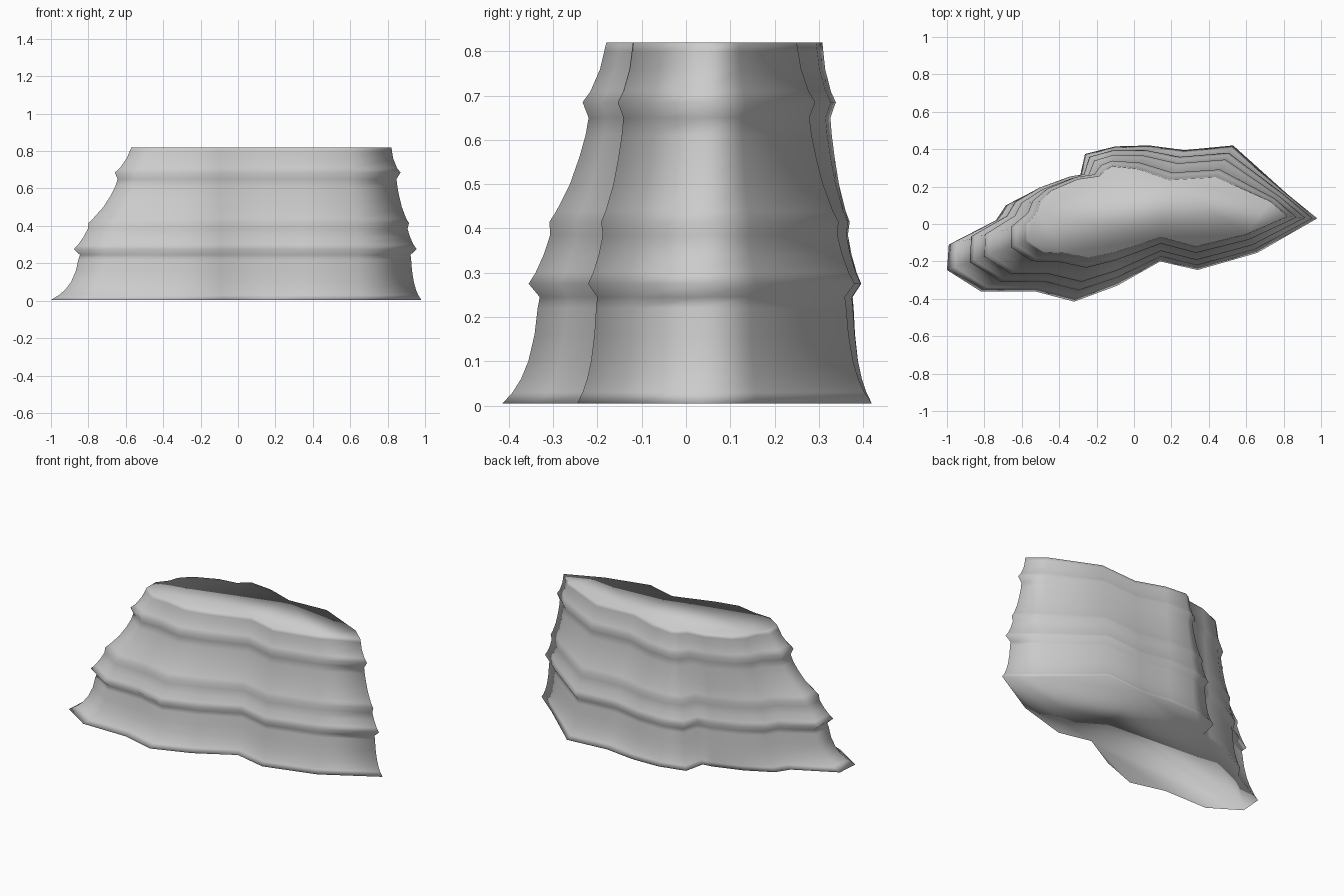
import bpy, bmesh
from mathutils import Vector

if "Cube" in bpy.data.objects:
    bpy.data.objects.remove(bpy.data.objects["Cube"])

# Footprint and top outlines, matching corners, counter-clockwise from the right tip
base = [(.98, .03), (.82, .16), (.53, .42), (.27, .395), (.08, .42), (-.10, .415),
        (-.262, .374), (-.29, .25), (-.353, .24), (-.53, .18), (-.685, .10), (-.738, .02),
        (-.99, -.11), (-1, -.246), (-.82, -.36), (-.53, -.36), (-.32, -.415), (-.09, -.33),
        (.14, -.20), (.34, -.246), (.658, -.155)]
top = [(.82, .04), (.73, .12), (.44, .25), (.19, .235), (.02, .294), (-.117, .308),
       (-.15, .29), (-.187, .256), (-.30, .24), (-.44, .18), (-.50, .12), (-.52, .06),
       (-.57, 0), (-.57, -.09), (-.48, -.15), (-.37, -.155), (-.24, -.18), (-.10, -.15),
       (.144, -.07), (.33, -.12), (.60, -.055)]

# Cliff profile: height, taper from base to top, outward bulge of the ledges
profile = [(.004, 0, 0), (.03, .10, 0), (.06, .18, 0), (.10, .25, 0), (.16, .31, 0),
           (.22, .34, 0), (.245, .36, 0), (.275, .32, .015), (.30, .36, .009), (.34, .41, .003),
           (.385, .46, 0), (.415, .48, .006), (.44, .53, .002), (.50, .65, 0), (.56, .74, 0),
           (.61, .80, 0), (.65, .83, 0), (.685, .82, .011), (.71, .87, .005), (.76, .94, 0),
           (.80, .98, 0), (.82, 1, 0)]


def outward(pts, i):
    """Mitred outward direction at a corner."""
    p, a, b = (Vector(pts[k % len(pts)]) for k in (i, i - 1, i + 1))
    e1, e2 = (p - a).normalized(), (b - p).normalized()
    n1, n2 = Vector((e1.y, -e1.x)), Vector((e2.y, -e2.x))
    n = (n1 + n2).normalized()
    return n / max(n.dot(n1), .4)


# Rock plinth: lofted rings with flat caps
bm = bmesh.new()
rings = []
for z, t, bulge in profile:
    pts = [Vector(b).lerp(Vector(c), t) for b, c in zip(base, top)]
    ring = []
    for i, p in enumerate(pts):
        q = p + outward(pts, i) * bulge
        ring.append(bm.verts.new((q.x, q.y, z)))
    rings.append(ring)
n = len(base)
for lo, hi in zip(rings, rings[1:]):
    for i in range(n):
        j = (i + 1) % n
        bm.faces.new((lo[i], lo[j], hi[j], hi[i]))
bm.faces.new(rings[0][::-1])
bm.faces.new(rings[-1])
for f in bm.faces:
    f.smooth = True
bmesh.ops.recalc_face_normals(bm, faces=bm.faces)
mesh = bpy.data.meshes.new("rock_plinth")
bm.to_mesh(mesh)
bm.free()
rock = bpy.data.objects.new("rock_plinth", mesh)
bpy.context.collection.objects.link(rock)
